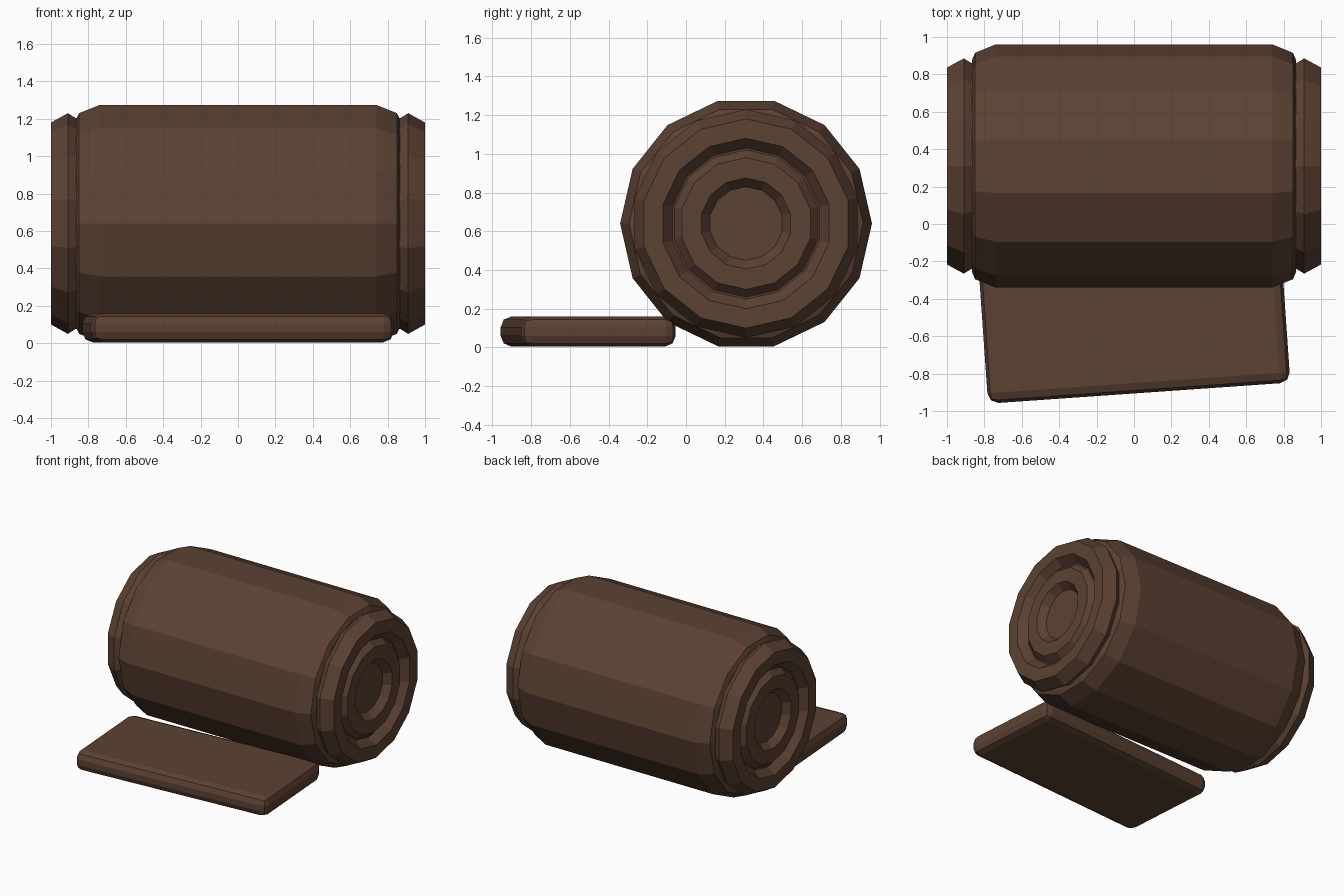
import bpy, bmesh, math
from mathutils import Matrix

default = bpy.data.objects.get("Cube")
if default:
    bpy.data.objects.remove(default)

# Single leather-brown colour
brown = bpy.data.materials.new("brown_cloth")
brown.use_nodes = True
brown.diffuse_color = (0.107, 0.054, 0.033, 1)
bsdf = brown.node_tree.nodes["Principled BSDF"]
bsdf.inputs["Base Color"].default_value = brown.diffuse_color
bsdf.inputs["Roughness"].default_value = 0.9

SIDES = 14
AXIS_Y, AXIS_Z = 0.31, 0.64


def finish(name, bm):
    bmesh.ops.recalc_face_normals(bm, faces=bm.faces[:])
    mesh = bpy.data.meshes.new(name)
    bm.to_mesh(mesh)
    bm.free()
    mesh.materials.append(brown)
    obj = bpy.data.objects.new(name, mesh)
    bpy.context.collection.objects.link(obj)
    return obj


def lathe(name, profile, phase=0.0, flip=1):
    """Sweep (x, radius) points around the roll axis and cap both ends."""
    bm = bmesh.new()
    rings = []
    for x, r in profile:
        ring = []
        for i in range(SIDES):
            a = phase + math.tau * i / SIDES
            ring.append(bm.verts.new((flip * x, AXIS_Y + r * math.cos(a), AXIS_Z + r * math.sin(a))))
        rings.append(ring)
    for a, b in zip(rings, rings[1:]):
        for i in range(SIDES):
            j = (i + 1) % SIDES
            bm.faces.new((a[i], a[j], b[j], b[i]))
    bm.faces.new(rings[0])
    bm.faces.new(rings[-1])
    return finish(name, bm)


# Outer wrap of the roll, with chamfered rims
half = [(0.74, 0.65), (0.85, 0.605), (0.865, 0.57)]
lathe("outer_wrap", [(-x, r) for x, r in reversed(half)] + half)

# Inner layers showing at each end: outer coil, groove, inner coil, hollow core
end_profile = [(0.80, 0.55), (0.87, 0.565), (0.91, 0.59), (1.0, 0.54),
               (1.0, 0.44), (0.94, 0.39), (0.94, 0.38), (0.985, 0.34),
               (0.985, 0.235), (0.93, 0.19)]
for side, flip in (("left", 1), ("right", -1)):
    lathe(side + "_end_coils", end_profile, math.pi / 2, flip)

# Unrolled flap lying on the ground, slightly askew
bm = bmesh.new()
bmesh.ops.create_cube(bm, size=1)
bmesh.ops.scale(bm, vec=(1.62, 0.80, 0.155), verts=bm.verts)
bmesh.ops.bevel(bm, geom=bm.edges[:], offset=0.055, segments=2, profile=0.5, affect='EDGES')
bmesh.ops.transform(bm, verts=bm.verts,
                    matrix=Matrix.Translation((0, -0.505, 0.0825)) @ Matrix.Rotation(math.radians(4), 4, 'Z'))
finish("unrolled_flap", bm)
